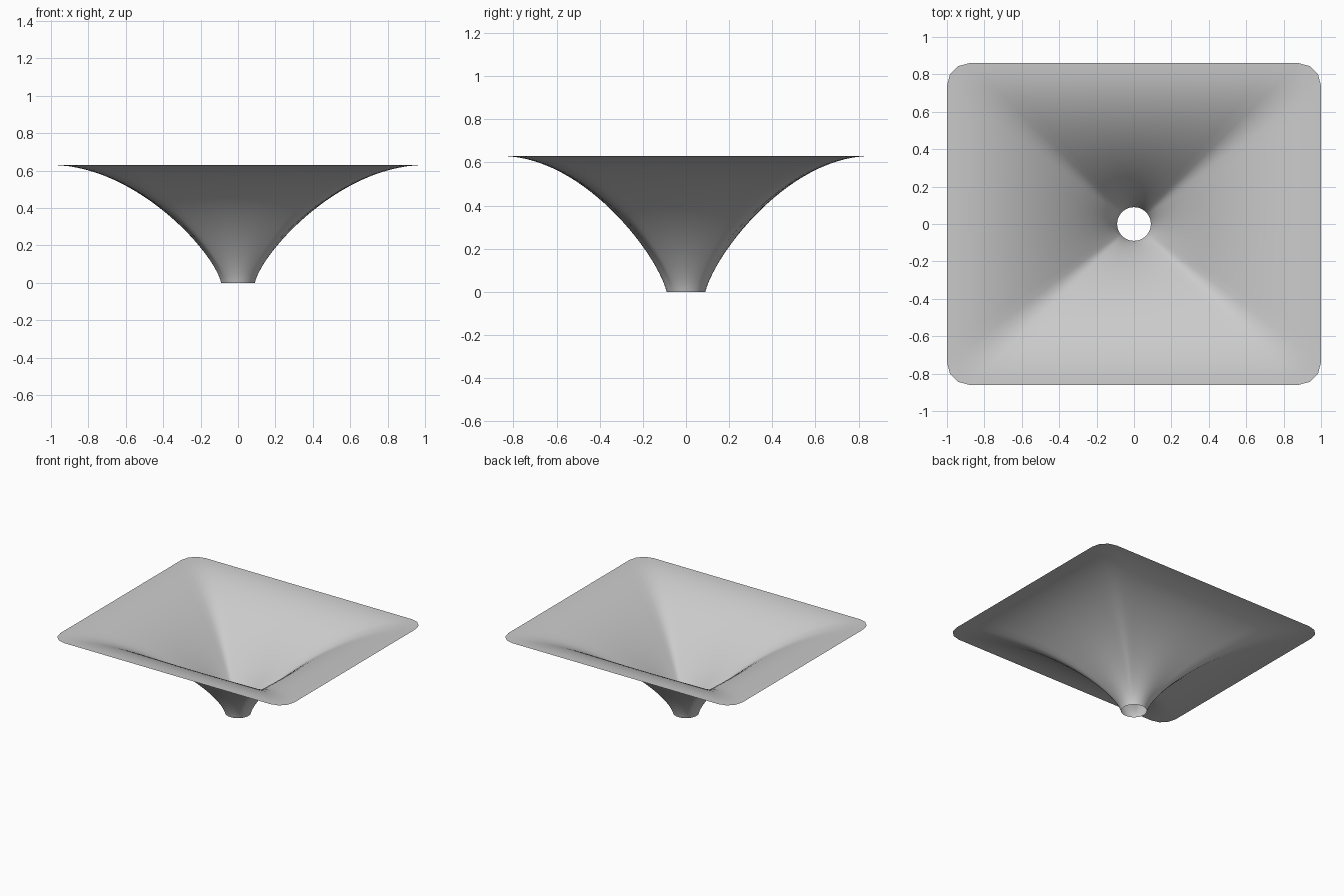
import bpy
import bmesh
from math import cos, sin, pi
from mathutils import Vector

cube = bpy.data.objects.get("Cube")
if cube:
    bpy.data.objects.remove(cube)

HALF_X, HALF_Y, HEIGHT = 1.0, 0.86, 0.63
CORNER, HOLE = 0.12, 0.09
EDGE_STEPS, CORNER_STEPS, RINGS = 14, 3, 28


def rim_points():
    """Rounded rectangle, counter-clockwise, with subdivided straight edges."""
    corners = []
    for i, (sx, sy) in enumerate([(1, 1), (-1, 1), (-1, -1), (1, -1)]):
        centre = Vector((sx * (HALF_X - CORNER), sy * (HALF_Y - CORNER), 0))
        arc = []
        for k in range(CORNER_STEPS + 1):
            a = (i + k / CORNER_STEPS) * pi / 2
            arc.append(centre + CORNER * Vector((cos(a), sin(a), 0)))
        corners.append(arc)
    points = []
    for i, arc in enumerate(corners):
        points += arc
        start, end = arc[-1], corners[(i + 1) % 4][0]
        points += [start.lerp(end, k / EDGE_STEPS) for k in range(1, EDGE_STEPS)]
    return points


def flare(rim, t):
    """Point on the curve from the round hole up to the flat rim."""
    out = rim.normalized()
    up = Vector((0, 0, 1))
    p0 = out * HOLE
    p1 = out * 0.13 + up * 0.17
    p2 = rim * 0.55 + up * HEIGHT
    p3 = rim + up * HEIGHT
    s = 1 - t
    return p0 * s**3 + p1 * (3 * s * s * t) + p2 * (3 * s * t * t) + p3 * t**3


# Grey sheet material
grey = bpy.data.materials.new("light grey")
grey.use_nodes = True
colour = (0.6, 0.6, 0.6, 1)
grey.diffuse_color = colour
grey.node_tree.nodes["Principled BSDF"].inputs["Base Color"].default_value = colour

# Funnel: one thin sheet lofted from the round hole to the rectangular rim
bm = bmesh.new()
rim = rim_points()
rings = [[bm.verts.new(flare(p, r / RINGS)) for p in rim] for r in range(RINGS + 1)]
count = len(rim)
for low, high in zip(rings, rings[1:]):
    for i in range(count):
        j = (i + 1) % count
        face = bm.faces.new((low[i], high[i], high[j], low[j]))
        face.smooth = True
bm.normal_update()
if sum(f.normal.z for f in bm.faces) < 0:
    bmesh.ops.reverse_faces(bm, faces=bm.faces[:])

mesh = bpy.data.meshes.new("funnel")
bm.to_mesh(mesh)
bm.free()
mesh.materials.append(grey)
funnel = bpy.data.objects.new("funnel", mesh)
bpy.context.collection.objects.link(funnel)
